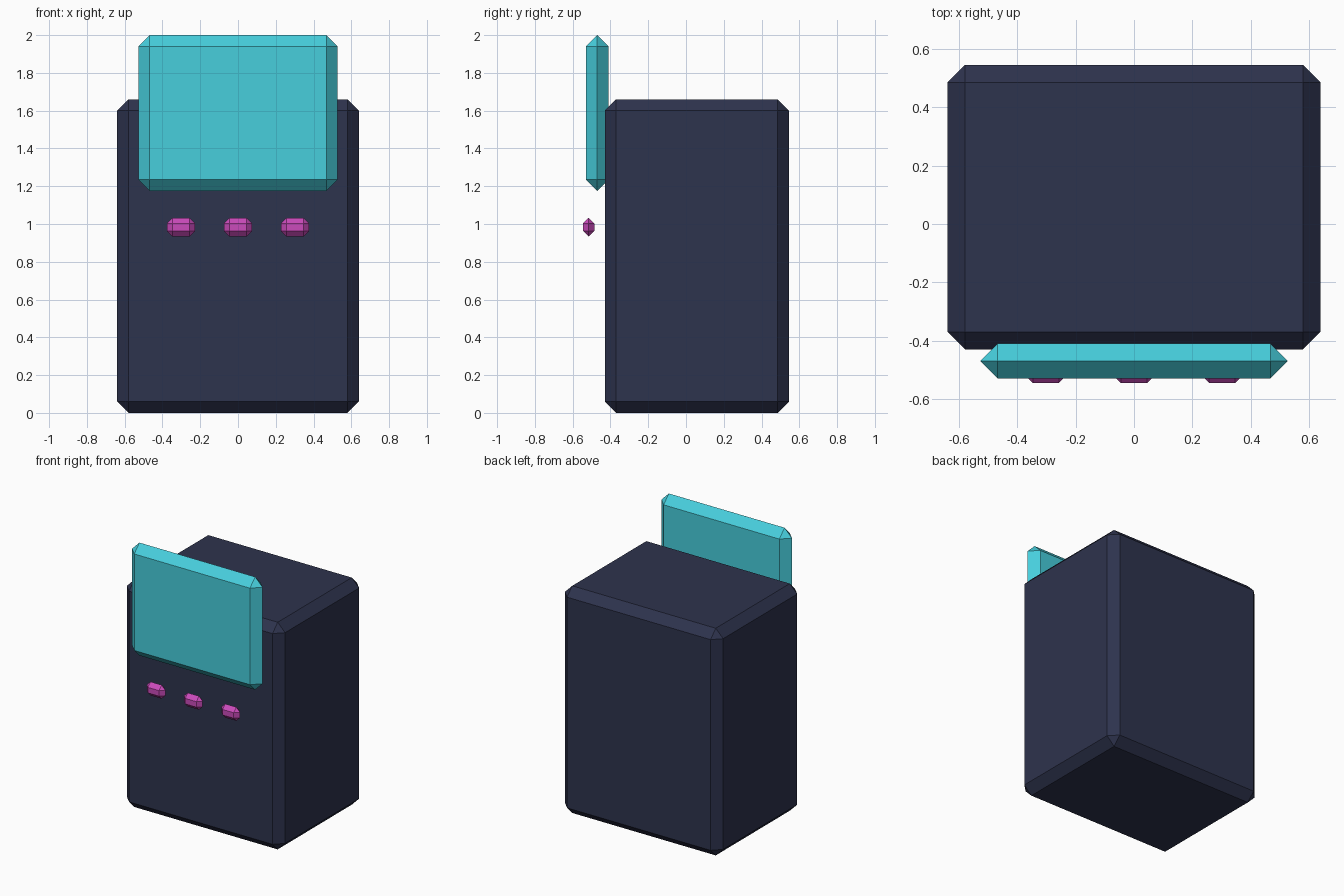
import bpy

if "Cube" in bpy.data.objects:
    bpy.data.objects.remove(bpy.data.objects["Cube"])


def material(name, rgb):
    mat = bpy.data.materials.new(name)
    mat.diffuse_color = (*rgb, 1.0)
    mat.use_nodes = True
    mat.node_tree.nodes["Principled BSDF"].inputs["Base Color"].default_value = mat.diffuse_color
    return mat


def chamfered_box(name, centre, size, chamfer, mat):
    bpy.ops.mesh.primitive_cube_add(size=1, location=centre)
    obj = bpy.context.object
    obj.name = name
    obj.scale = size
    bpy.ops.object.transform_apply(location=False, rotation=False, scale=True)
    bevel = obj.modifiers.new("chamfer", 'BEVEL')
    bevel.width = chamfer
    bevel.segments = 1
    bevel.limit_method = 'NONE'
    obj.data.materials.append(mat)
    return obj


navy = material("navy", (0.027, 0.033, 0.075))
cyan = material("cyan", (0.063, 0.62, 0.72))
magenta = material("magenta", (0.60, 0.07, 0.50))

# Cabinet
chamfered_box("cabinet", (0, 0.0575, 0.83), (1.28, 0.975, 1.66), 0.06, navy)

# Screen panel, chamfered to a ridge around its rim
chamfered_box("screen", (0, -0.47, 1.5875), (1.055, 0.12, 0.825), 0.0599, cyan)

# Row of three buttons floating just in front of the cabinet
for i in (-1, 0, 1):
    chamfered_box(f"button_{i + 2}", (0.302 * i, -0.515, 0.983),
                  (0.15, 0.06, 0.10), 0.0299, magenta)
